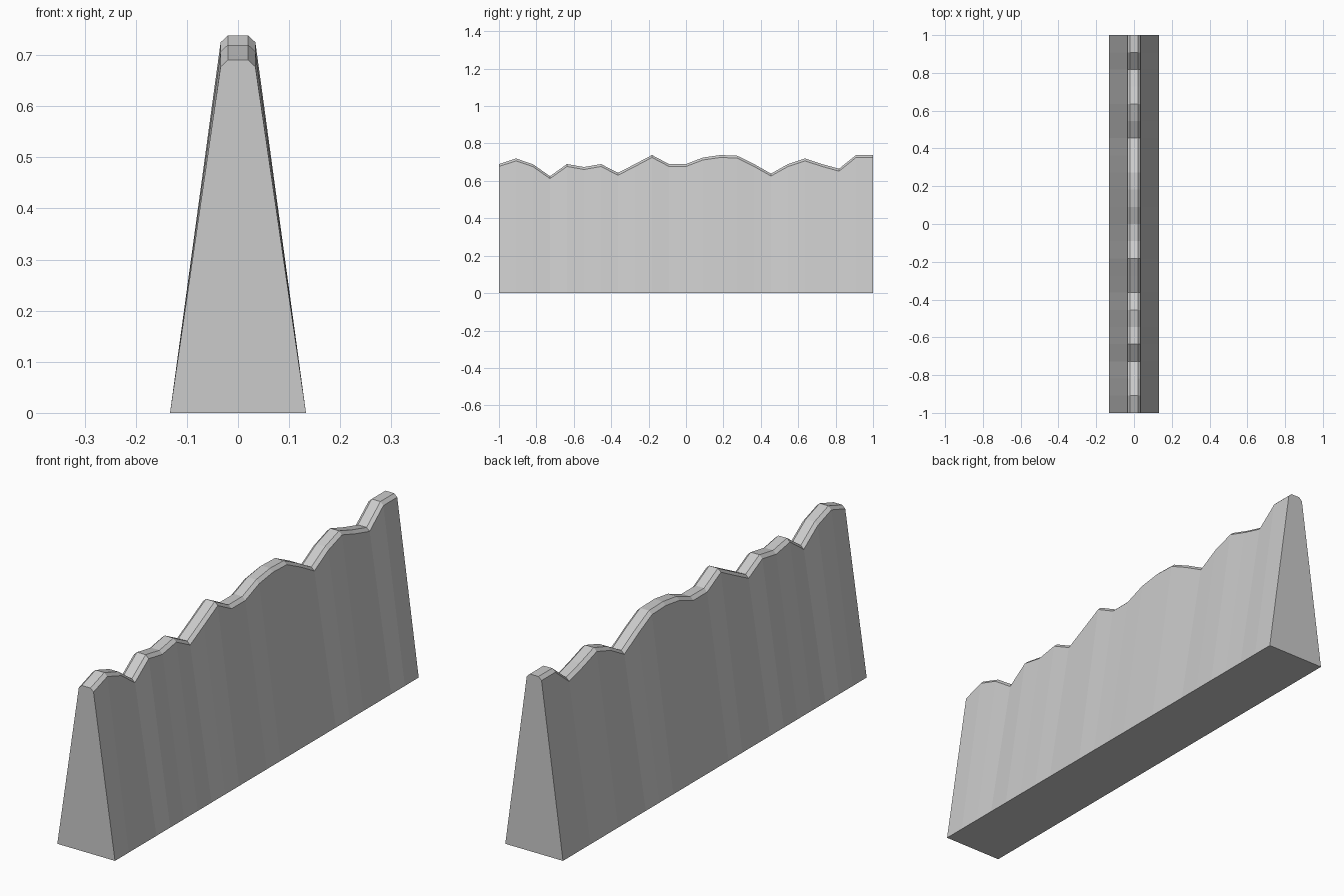
import bpy, bmesh

if "Cube" in bpy.data.objects:
    bpy.data.objects.remove(bpy.data.objects["Cube"])

# Crest heights at evenly spaced stations along the wall
CREST = [0.69, 0.72, 0.689, 0.625, 0.69, 0.674, 0.69, 0.643, 0.69, 0.738, 0.69, 0.69,
         0.725, 0.738, 0.735, 0.69, 0.639, 0.69, 0.72, 0.69, 0.665, 0.738, 0.738]
BASE_X, SHOULDER_X, TOP_X, BEVEL = 0.133, 0.034, 0.02, 0.013


def section(bm, y, top):
    """Tapered cross-section with a chamfered crest."""
    half = [(BASE_X, 0), (SHOULDER_X, top - BEVEL), (TOP_X, top)]
    outline = half + [(-x, z) for x, z in reversed(half)]
    return [bm.verts.new((x, y, z)) for x, z in outline]


# Wall body: bridge neighbouring sections
bm = bmesh.new()
step = 2 / (len(CREST) - 1)
rings = [section(bm, -1 + i * step, h) for i, h in enumerate(CREST)]
for a, b in zip(rings, rings[1:]):
    for i in range(len(a)):
        j = (i + 1) % len(a)
        bm.faces.new((a[i], a[j], b[j], b[i]))

# End caps
bm.faces.new(rings[0])
bm.faces.new(rings[-1])
bmesh.ops.recalc_face_normals(bm, faces=bm.faces)

mesh = bpy.data.meshes.new("jagged_wall")
bm.to_mesh(mesh)
bm.free()
wall = bpy.data.objects.new("jagged_wall", mesh)
bpy.context.collection.objects.link(wall)
